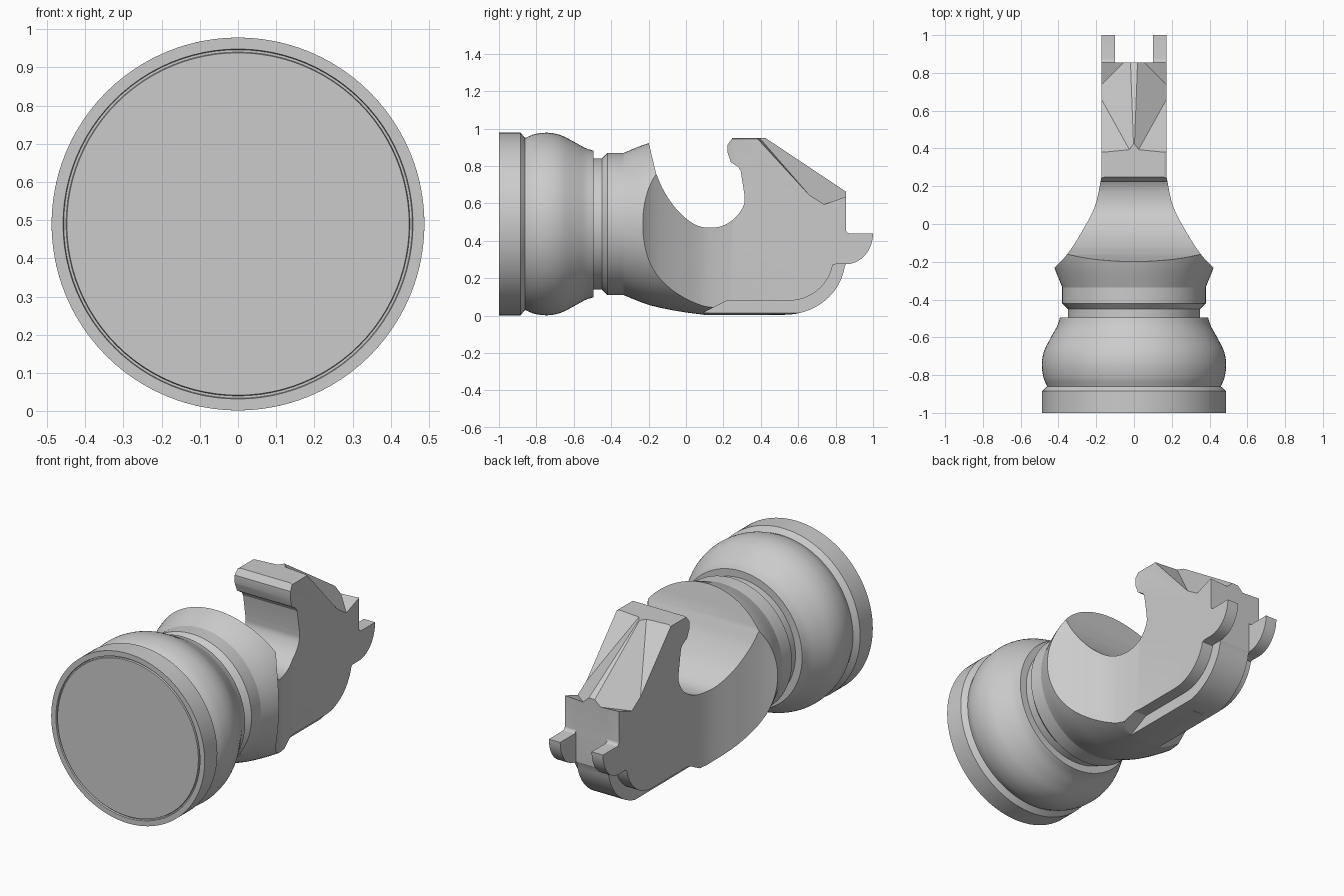
import bpy, bmesh, math
from mathutils import Vector

if "Cube" in bpy.data.objects:
    bpy.data.objects.remove(bpy.data.objects["Cube"], do_unlink=True)

AXIS_Z = 0.49  # height of the turning axis

grey = bpy.data.materials.new("plain grey")
grey.use_nodes = True
grey.diffuse_color = (0.6, 0.6, 0.6, 1)
grey.node_tree.nodes["Principled BSDF"].inputs["Base Color"].default_value = (0.6, 0.6, 0.6, 1)


def make_object(name, bm):
    bmesh.ops.recalc_face_normals(bm, faces=bm.faces)
    mesh = bpy.data.meshes.new(name)
    bm.to_mesh(mesh)
    bm.free()
    mesh.materials.append(grey)
    obj = bpy.data.objects.new(name, mesh)
    bpy.context.collection.objects.link(obj)
    return obj


def smooth_path(points, steps=6):
    """Catmull-Rom curve through a few points."""
    p = [Vector(q) for q in points]
    p = [2 * p[0] - p[1]] + p + [2 * p[-1] - p[-2]]
    out = []
    for a, b, c, d in zip(p, p[1:], p[2:], p[3:]):
        for i in range(steps):
            t = i / steps
            out.append(tuple(0.5 * (2 * b + (c - a) * t + (2 * a - 5 * b + 4 * c - d) * t ** 2
                                    + (3 * b - a - 3 * c + d) * t ** 3)))
    return out + [tuple(p[-2])]


def arc(cx, cy, rx, ry, start, end, steps=14):
    angles = [math.radians(start + (end - start) * i / steps) for i in range(steps + 1)]
    return [(cx + rx * math.cos(a), cy + ry * math.sin(a)) for a in angles]


def prism(name, outline, low, high, place):
    """Extrude a 2D outline from low to high; place maps (u, v, depth) to xyz."""
    bm = bmesh.new()
    rings = [[bm.verts.new(place(u, v, d)) for u, v in outline] for d in (low, high)]
    n = len(outline)
    for ring in rings:
        bm.faces.new(ring)
    for i in range(n):
        j = (i + 1) % n
        bm.faces.new((rings[0][i], rings[0][j], rings[1][j], rings[1][i]))
    return make_object(name, bm)


def side_view(u, v, d):
    return (d, u, v)


def plan_view(u, v, d):
    return (u, v, d)


def cut(target, tool, operation):
    mod = target.modifiers.new(tool.name, "BOOLEAN")
    mod.operation, mod.solver, mod.object = operation, "EXACT", tool
    bpy.context.view_layer.objects.active = target
    bpy.ops.object.modifier_apply(modifier=mod.name)
    bpy.data.objects.remove(tool, do_unlink=True)


# Turned body: (y, radius) profile with face groove, rim, bulge, neck and flare
bulge = smooth_path([(-0.86, 0.46), (-0.81, 0.48), (-0.74, 0.488), (-0.67, 0.475),
                     (-0.6, 0.44), (-0.54, 0.407), (-0.495, 0.392)])
flare = smooth_path([(-0.335, 0.38), (-0.2, 0.432), (-0.05, 0.465), (0.1, 0.486)])
profile = [(-1, 0), (-1, 0.448), (-0.99, 0.45), (-0.99, 0.456), (-1, 0.458),
           (-1, 0.488), (-0.885, 0.488), (-0.86, 0.46)] + bulge[1:]
profile += [(-0.495, 0.35), (-0.45, 0.35), (-0.42, 0.38)] + flare + [(1.1, 0.488), (1.1, 0)]
bm = bmesh.new()
verts = [bm.verts.new((0, y, AXIS_Z + r)) for y, r in profile]
edges = [bm.edges.new(pair) for pair in zip(verts, verts[1:])]
bmesh.ops.spin(bm, geom=verts + edges, cent=(0, 0, AXIS_Z), axis=(0, 1, 0),
               angle=math.tau, steps=96, use_duplicate=False)
bmesh.ops.remove_doubles(bm, verts=bm.verts, dist=0.0001)
body = make_object("turned_hook_body", bm)

# Plan outline: flanks sweep inward to the narrow hook
flank = smooth_path([(0.6, -0.36), (0.5, -0.29), (0.42, -0.23), (0.35, -0.155),
                     (0.27, -0.03), (0.205, 0.1), (0.172, 0.25)])
half = [(0.6, -1.2)] + flank + [(0.172, 1.2)]
outline = half + [(-x, y) for x, y in reversed(half)]
cut(body, prism("plan_form", outline, -0.3, 1.3, plan_view), "INTERSECT")

# Side outline: throat, hook nose, back wall, prongs and rounded heel
throat = smooth_path([(-0.16, 0.76), (-0.12, 0.67), (-0.06, 0.58), (0, 0.52), (0.06, 0.482),
                      (0.125, 0.47), (0.2, 0.482), (0.27, 0.53), (0.31, 0.595), (0.312, 0.65)])
outline = [(-1.2, -0.2), (-1.2, 1.2), (-0.265, 1.2)] + throat
outline += [(0.292, 0.775), (0.28, 0.795), (0.24, 0.82), (0.223, 0.87), (0.223, 0.915),
            (0.248, 0.95), (0.855, 0.95)]
outline += arc(0.875, 0.46, 0.02, 0.02, 180, 270, 5)
outline += arc(0.855, 0.44, 0.145, 0.165, 0, -90)
outline += arc(0.53, 0.305, 0.322, 0.3, -8, -90) + [(0.53, -0.2)]
cut(body, prism("side_form", outline, -0.7, 0.7, side_view), "INTERSECT")

# Clear the space between the two prongs
gap = [(0.855, 0.1), (1.2, 0.1), (1.2, 0.7), (0.855, 0.7)]
cut(body, prism("prong_gap", gap, -0.1, 0.1, side_view), "DIFFERENCE")

# Step both lower edges, leaving a central keel
step = [(-0.02, -0.04), (0.08, 0.01), (0.22, 0.08)] + arc(0.55, 0.32, 0.24, 0.24, -90, -12)
step += [(0.8, 0.275), (0.856, 0.275), (0.856, -0.04)]
for side in (1, -1):
    cut(body, prism("keel_step", step, side * 0.1, side * 0.4, side_view), "DIFFERENCE")

# Ridged slope behind the hook nose, with a small raised facet at each corner
half = [(0, 0.35, 1.0), (0.2, 0.33, 1.0), (0.2, 0.71, 0.586), (0.2, 0.89, 0.65),
        (0.02, 0.89, 0.64), (0, 0.89, 0.64)]
bm = bmesh.new()
loop = half + [(-x, y, z) for x, y, z in half[4:0:-1]]
low = [bm.verts.new(p) for p in loop]
high = [bm.verts.new((x, y, 1.3)) for x, y, z in loop]
n = len(loop)
for a, b, c in ((0, 1, 2), (0, 2, 4), (0, 4, 5), (2, 3, 4)):
    bm.faces.new([low[i] for i in (a, b, c)])
    bm.faces.new([low[-i % n] for i in (c, b, a)])
bm.faces.new(high)
for i in range(n):
    j = (i + 1) % n
    bm.faces.new((low[i], low[j], high[j], high[i]))
cut(body, make_object("slope_form", bm), "DIFFERENCE")

# Smooth shading with crisp edges
bpy.ops.object.select_all(action="DESELECT")
body.select_set(True)
bpy.context.view_layer.objects.active = body
bpy.ops.object.shade_smooth_by_angle(angle=math.radians(20))
